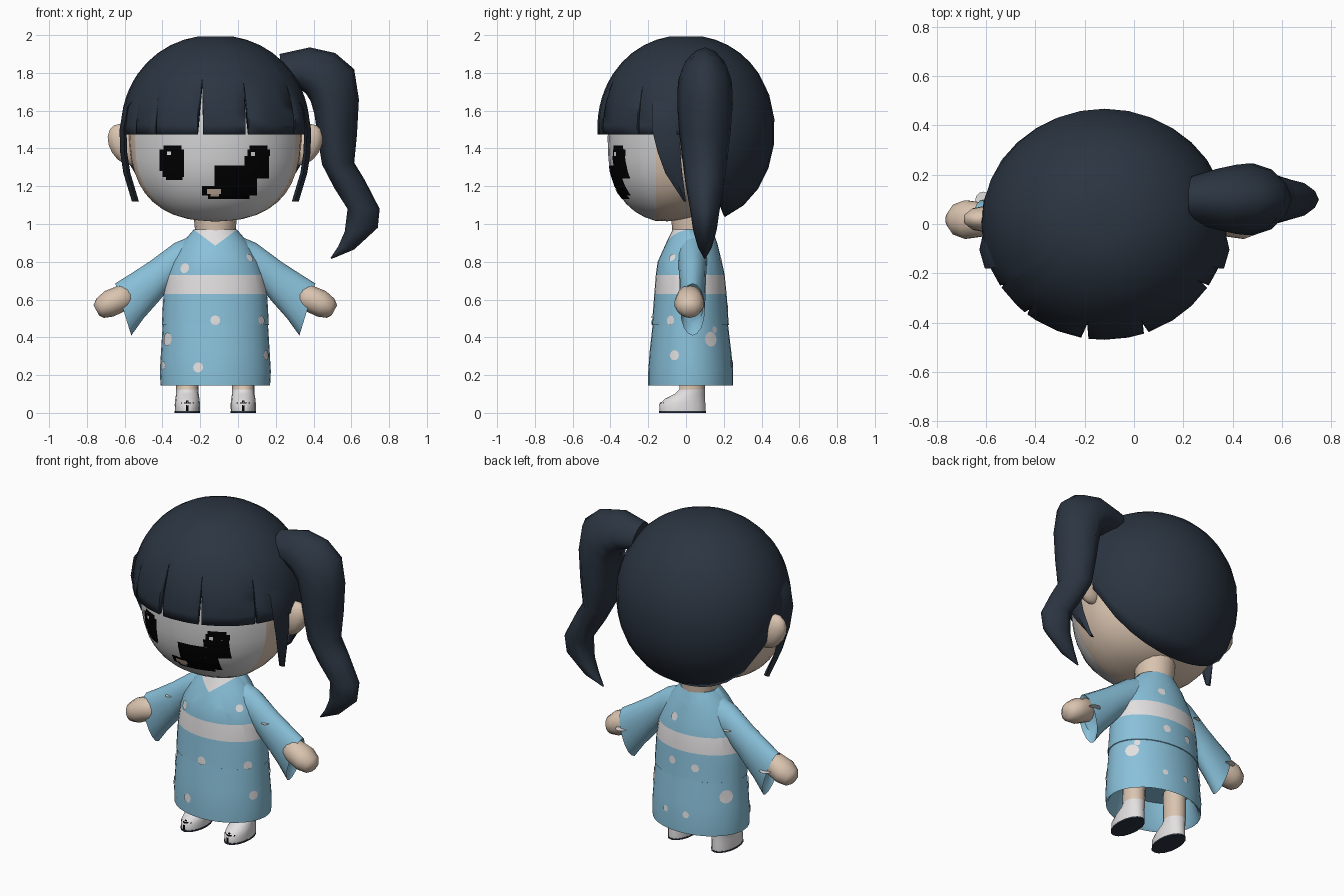
import bpy, bmesh, math
from mathutils import Vector
from mathutils.bvhtree import BVHTree

if "Cube" in bpy.data.objects:
    bpy.data.objects.remove(bpy.data.objects["Cube"])

CX = -0.12  # body centre line


def material(name, r, g, b):
    m = bpy.data.materials.new(name)
    m.diffuse_color = (r, g, b, 1)
    m.use_nodes = True
    m.node_tree.nodes["Principled BSDF"].inputs["Base Color"].default_value = m.diffuse_color
    return m


HAIR = material("dark_hair", .024, .035, .053)
SKIN = material("skin", .70, .55, .43)
FACE = material("face_white", .66, .66, .66)
BLUE = material("robe_blue", .25, .53, .70)
WHITE = material("cloth_white", .76, .74, .74)
BLACK = material("black", 0, 0, 0)


def make(name, bm, mats, rule=None, angle=50, recalc=True):
    if recalc:
        bmesh.ops.recalc_face_normals(bm, faces=bm.faces)
    if rule:
        for f in bm.faces:
            f.material_index = rule(f.calc_center_median())
    me = bpy.data.meshes.new(name)
    bm.to_mesh(me)
    for m in mats:
        me.materials.append(m)
    for p in me.polygons:
        p.use_smooth = True
    me.set_sharp_from_angle(angle=math.radians(angle))
    ob = bpy.data.objects.new(name, me)
    bpy.context.collection.objects.link(ob)
    return ob


def loft(rings, cap_start=True, cap_end=True):
    bm = bmesh.new()
    vs = [[bm.verts.new(p) for p in r] for r in rings]
    n = len(rings[0])
    for a, b in zip(vs, vs[1:]):
        for i in range(n):
            j = (i + 1) % n
            bm.faces.new((a[i], a[j], b[j], b[i]))
    if cap_start:
        bm.faces.new(vs[0][::-1])
    if cap_end:
        bm.faces.new(vs[-1])
    return bm


def level_ring(cx, z, hx, yf, yb, n=24):
    """Horizontal oval between a front and a back depth."""
    return [(cx + hx * math.cos(t), (yf + yb) / 2 + (yb - yf) / 2 * math.sin(t), z)
            for t in (2 * math.pi * i / n for i in range(n))]


def limb(sections, x0, s, yc, n, skew=0):
    """Rings spanned by an outer and an inner (x, z) point and a half depth."""
    rings = []
    for ox, oz, ix, iz, hy in sections:
        mx, mz = (ox + ix) / 2, (oz + iz) / 2
        rings.append([(x0 + s * (mx + math.cos(t) * (ox - mx)),
                       yc + hy * math.sin(t) * (1 - skew * math.cos(t)),
                       mz + math.cos(t) * (oz - mz))
                      for t in (2 * math.pi * i / n for i in range(n))])
    return loft(rings)


def cut(bm, co, no):
    bmesh.ops.bisect_plane(bm, geom=bm.verts[:] + bm.edges[:] + bm.faces[:],
                           plane_co=co, plane_no=no)


def plate(name, rects, mat, tree, lift=.004, step=.03):
    """Painted detail: thin gridded rectangles laid on a surface from the front."""
    bm = bmesh.new()
    for x0, x1, z0, z1 in rects:
        nx, nz = max(1, round((x1 - x0) / step)), max(1, round((z1 - z0) / step))
        grid = []
        for k in range(nz + 1):
            row = []
            for i in range(nx + 1):
                x, z = x0 + (x1 - x0) * i / nx, z0 + (z1 - z0) * k / nz
                hit = tree.ray_cast(Vector((x, -2, z)), Vector((0, 1, 0)))[0]
                row.append(bm.verts.new((x, (hit.y if hit else -.1) - lift, z)))
            grid.append(row)
        for a, b in zip(grid, grid[1:]):
            for i in range(nx):
                bm.faces.new((a[i], a[i + 1], b[i + 1], b[i]))
    make(name, bm, [mat], recalc=False)


# Head: boxy ovoid, white mask in front, skin behind tapering under the hair
def boxy(c, e=.78):
    return math.copysign(abs(c) ** e, c)


bm = bmesh.new()
bmesh.ops.create_uvsphere(bm, u_segments=32, v_segments=20, radius=1)
for v in bm.verts:
    r = math.hypot(v.co.x, v.co.y)
    k = boxy(r) / r if r > 1e-5 else 0
    x, y, z = .46 * v.co.x * k, .415 * v.co.y * k, .45 * boxy(v.co.z)
    if y > 0:
        y *= .76
    if y > -.16 and z < 0:
        w = (y + .16) * -z / .45
        x *= 1 - .45 * w
        z += .16 * w
    v.co = (CX + x, y, 1.45 + z)
cut(bm, (0, -.16, 0), (0, 1, 0))
head_tree = BVHTree.FromBMesh(bm)
make("head", bm, [SKIN, FACE], lambda c: int(c.y < -.16))
make("neck", loft([level_ring(CX, z, r, .035 - r, .035 + r, 16)
                   for z, r in ((.88, .1), (.97, .108), (1.10, .12))]), [SKIN])

# Face paint
plate("left_eye", [(-.395, -.30, 1.395, 1.415), (-.415, -.285, 1.28, 1.395),
                   (-.40, -.285, 1.25, 1.28), (-.38, -.295, 1.232, 1.25)], BLACK, head_tree)
plate("right_eye_and_blot", [(.06, .155, 1.395, 1.415), (.05, .17, 1.36, 1.395),
                             (.035, .165, 1.31, 1.36), (-.125, .165, 1.24, 1.31),
                             (-.125, .10, 1.20, 1.24), (-.19, .10, 1.15, 1.20),
                             (-.16, .06, 1.132, 1.15)], BLACK, head_tree)
plate("mouth", [(-.165, -.09, 1.16, 1.185), (-.145, -.10, 1.145, 1.16)], SKIN, head_tree, .007)
plate("eye_glints", [(-.375, -.355, 1.365, 1.385), (.07, .09, 1.36, 1.38)], WHITE, head_tree, .007)

# Hair cap: dome with fringe slits (angle: top height, half width), low at the back
SLITS = {-1.0: (1.62, .012), -.69: (1.65, .015), -.16: (1.75, .03), .347: (1.71, .02),
         1.0: (1.68, .012)}


def dome(t, phi):
    k = boxy(math.sin(phi), .95 if phi < math.pi / 2 else .86)
    c = boxy(math.cos(phi), .97)
    return Vector((CX + .5 * k * math.sin(t), -.47 * k * math.cos(t), 1.5 + .5 * c))


def rim(t):
    phi = .3
    while phi < 3.1:
        p = dome(t, phi + .005)
        if t in SLITS:
            keep = p.z > SLITS[t][0]
        else:
            keep = p.z > 1.472 or p.y > .2 - (p.z - 1.05) * .38
        if not keep:
            break
        phi += .005
    return phi


cols = [t for t in (-math.pi + 2 * math.pi * i / 32 for i in range(32))
        if all(abs(t - s) > .06 for s in SLITS)]
for s, (_, w) in SLITS.items():
    cols += [s - w, s, s + w]
cols.sort()
ends = [rim(t) for t in cols]
rings = [[dome(t, .95 * k / 6) for t in cols] for k in range(1, 7)]
rings += [[dome(t, .95 + (e - .95) * k / 7) for t, e in zip(cols, ends)] for k in range(1, 8)]
cap = loft(rings, True, False)
bmesh.ops.recalc_face_normals(cap, faces=cap.faces)
if max(cap.faces, key=lambda f: f.calc_center_median().z).normal.z < 0:
    bmesh.ops.reverse_faces(cap, faces=cap.faces)
hair = make("hair_cap", cap, [HAIR], angle=60, recalc=False)
mod = hair.modifiers.new("thickness", "SOLIDIFY")
mod.thickness, mod.offset = .02, -1

# Ponytail: curved tapering tail on one side
TAIL = [(.22, 1.90, .24, 1.74, .09), (.38, 1.935, .32, 1.72, .12), (.515, 1.905, .36, 1.69, .135),
        (.615, 1.82, .385, 1.65, .14), (.64, 1.66, .405, 1.58, .14),
        (.63, 1.475, .42, 1.47, .13), (.615, 1.325, .445, 1.315, .112),
        (.67, 1.235, .51, 1.19, .098), (.75, 1.08, .58, 1.08, .076), (.74, .98, .565, .96, .06),
        (.615, .865, .53, .88, .035), (.495, .815, .49, .82, .004)]
make("ponytail", limb(TAIL, 0, 1, .1, 10, .3), [HAIR], angle=60)

# Robe body: sash band and V collar cut into it
BODY = [(.30, .24, -.14, .19), (.16, .275, -.185, .235), (.145, .29, -.2, .25),
        (.22, .294, -.2, .25), (.32, .288, -.193, .24), (.464, .279, -.177, .223),
        (.466, .283, -.181, .227), (.55, .279, -.174, .22), (.63, .274, -.168, .215),
        (.73, .258, -.16, .205), (.80, .232, -.15, .19), (.90, .175, -.105, .165),
        (.97, .115, -.07, .14)]
torso = loft([level_ring(CX, *r, n=32) for r in BODY])
for s in (-1, 1):
    cut(torso, (CX, 0, .885), (s * .6, 0, -.8))


def robe_rule(c):
    sash = .63 < c.z < .73
    collar = c.y < 0 and c.z > .885 + abs(c.x - CX) * .75
    return int(sash or collar)


trees = [BVHTree.FromBMesh(torso)]
make("robe_body", torso, [BLUE, WHITE], robe_rule)

SLEEVE = [(.07, .96, .12, .72, .085), (.215, .90, .235, .67, .075), (.35, .80, .30, .59, .07),
          (.45, .735, .38, .50, .068), (.53, .685, .445, .41, .065), (.50, .66, .43, .47, .055)]
HAND = [(.44, .67, .42, .57, .04), (.51, .675, .475, .54, .07), (.585, .645, .54, .51, .08),
        (.63, .605, .59, .503, .062), (.645, .57, .615, .515, .03)]
FOOT = [(.007, .066, -.14, .103), (.045, .067, -.142, .103), (.075, .064, -.11, .1),
        (.10, .06, -.06, .1), (.125, .06, -.035, .1), (.32, .062, -.035, .1)]
LOCK = [(.38, -.16, -.02, 1.74), (.475, -.18, -.02, 1.62), (.495, -.18, -.03, 1.5),
        (.492, -.15, -.03, 1.38), (.475, -.11, -.02, 1.27), (.43, -.012, 0, 1.12)]

# Paired parts
for s, side in ((-1, "left"), (1, "right")):
    sleeve = limb(SLEEVE, CX, s, .035, 16)
    trees.append(BVHTree.FromBMesh(sleeve))
    make(side + "_sleeve", sleeve, [BLUE])
    make(side + "_hand", limb(HAND, CX, s, .018, 14), [SKIN], angle=70)

    fx = CX + s * .148
    foot = loft([level_ring(fx, *r, n=16) for r in FOOT])
    foot_tree = BVHTree.FromBMesh(foot)
    make(side + "_leg", foot, [WHITE, SKIN], lambda c: int(c.z > .125))
    make(side + "_sandal_sole", loft([level_ring(fx, z, .068, -.144, .105, 16)
                                      for z in (0, .009)]), [HAIR])
    plate(side + "_sandal_strap", [(fx - .007, fx + .007, .01, .065),
                                   (fx - .035, fx + .035, .05, .056)], BLACK, foot_tree)

    ear = bmesh.new()
    bmesh.ops.create_uvsphere(ear, u_segments=10, v_segments=8, radius=1)
    for v in ear.verts:
        v.co = (CX + s * (.475 + .095 * v.co.x + .03 * v.co.z), .02 + .055 * v.co.y,
                1.42 + .11 * v.co.z)
    make(side + "_ear", ear, [SKIN])

    # hanging side lock: thin blade tapering to a point
    rings = [[(CX + s * (x + .012), (y0 + y1) / 2, z), (CX + s * (x - .01), y0, z),
              (CX + s * (x - .025), (y0 + y1) / 2, z), (CX + s * (x - .005), y1, z)]
             for x, y0, y1, z in LOCK]
    make(side + "_side_lock", loft(rings), [HAIR])

# Robe dots: thin discs wrapped on the cloth, listed by direction as (across, height, radius)
DOTS = {
    (0, 1): [(-.21, .24, .027), (-.37, .39, .036), (-.12, .49, .026), (-.28, .765, .027),
             (.06, .82, .022), (.205, .75, .022), (-.45, .745, .022)],
    (0, -1): [(-.05, .81, .024), (-.06, .56, .024), (-.21, .545, .024), (.10, .44, .018),
              (-.03, .26, .018), (-.17, .26, .02), (.37, .59, .036), (-.61, .59, .034),
              (-.36, .78, .024)],
    (-1, 0): [(-.08, .49, .025), (.13, .39, .04), (-.06, .305, .027)],
    (1, 0): [(.13, .38, .04), (-.05, .25, .025)],
}


def land(origin, d, pool):
    hits = [h for h in (t.ray_cast(origin, d) for t in pool) if h[0]]
    return min(hits, key=lambda h: h[3]) if hits else None


dots = bmesh.new()
for (dx, dy), spots in DOTS.items():
    d = Vector((dx, dy, 0))
    pool = trees if dy else trees[:1]  # side dots only land on the skirt
    for a, z, r in spots:
        hit = land(Vector((a, 0, z) if dy else (0, a, z)) - d * 2, d, pool)
        if not hit:
            continue
        mid, n = hit[0], hit[1].normalized()
        if n.dot(d) > 0:
            n = -n
        q = n.to_track_quat("Z", "Y")
        centre, ring = dots.verts.new(mid + n * .005), []
        for i in range(12):
            t = i * math.pi / 6
            rim_pt = mid + q @ Vector((r * math.cos(t), r * math.sin(t), 0))
            h = land(rim_pt + n * .06, -n, pool)
            if h and (h[0] - mid).length < 1.6 * r:
                rim_pt = h[0]
            ring.append(dots.verts.new(rim_pt + n * .005))
        for i in range(12):
            dots.faces.new((centre, ring[i], ring[(i + 1) % 12]))
make("robe_dots", dots, [WHITE], recalc=False)
